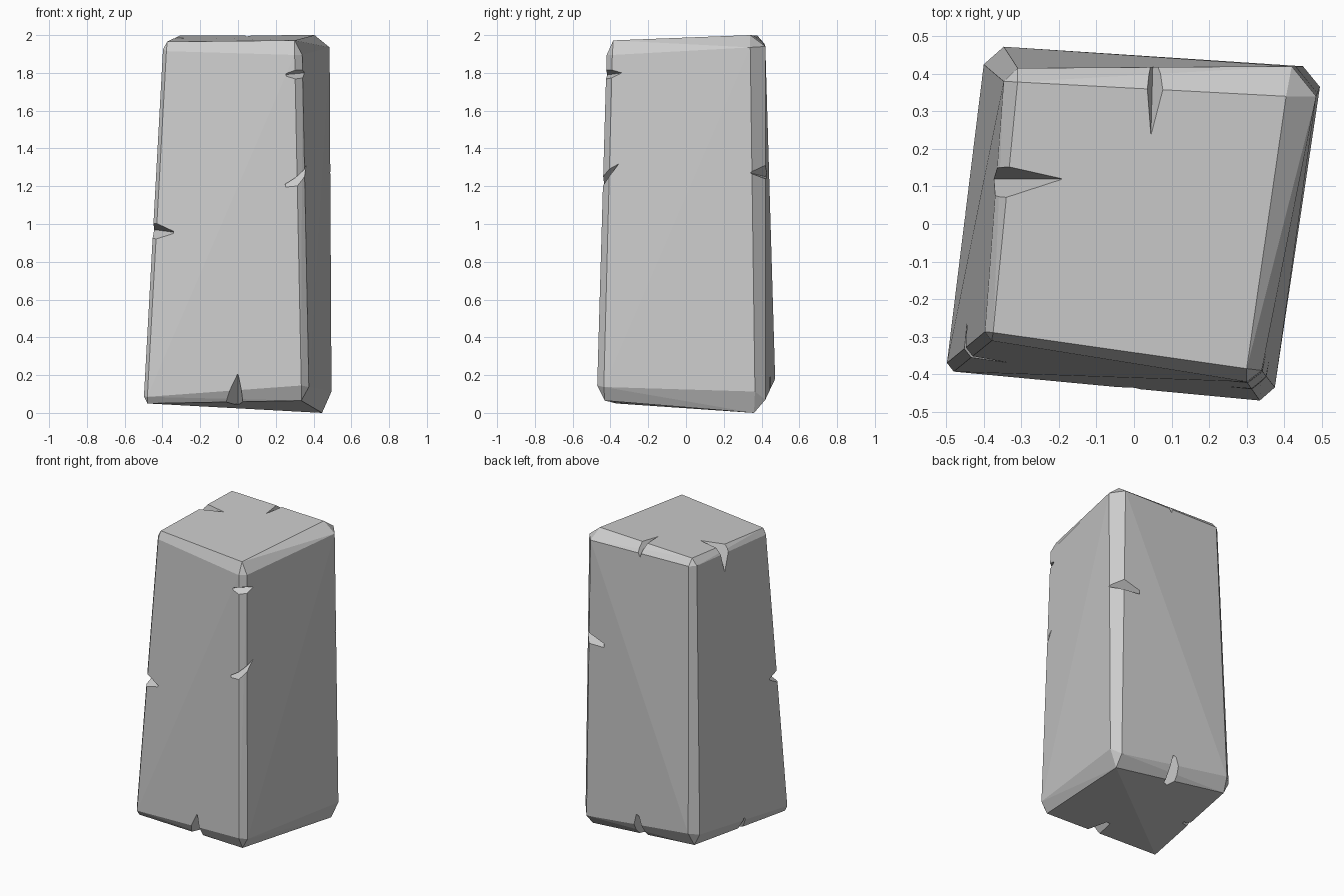
import bpy, bmesh


def hull(bm, pts):
    """Add a closed convex solid through the given points."""
    vs = [bm.verts.new(p) for p in pts]
    bmesh.ops.convex_hull(bm, input=vs)


def finish(bm, name):
    bmesh.ops.recalc_face_normals(bm, faces=bm.faces)
    me = bpy.data.meshes.new(name)
    bm.to_mesh(me)
    bm.free()
    ob = bpy.data.objects.new(name, me)
    bpy.context.collection.objects.link(ob)
    return ob


# Block: each corner is clipped into three points (on cap, on front/back, on side)
corners = [
    [(-.48, -.37, .05), (-.48, -.393, .085), (-.498, -.37, .087)],
    [(.335, -.43, .065), (.335, -.47, .145), (.375, -.435, .137)],
    [(.445, .36, .0), (.45, .42, .07), (.495, .365, .113)],
    [(-.36, .425, .09), (-.347, .472, .18), (-.40, .425, .17)],
    [(-.375, -.289, 1.965), (-.379, -.311, 1.915), (-.397, -.287, 1.925)],
    [(.30, -.385, 1.972), (.30, -.42, 1.895), (.34, -.39, 1.895)],
    [(.405, .34, 2.0), (.42, .42, 1.94), (.485, .34, 1.935)],
    [(-.31, .378, 1.997), (-.31, .415, 1.955), (-.347, .38, 1.955)],
]
bm = bmesh.new()
hull(bm, [p for c in corners for p in c])
bmesh.ops.dissolve_limit(bm, angle_limit=.03, verts=bm.verts, edges=bm.edges)
block = finish(bm, "stone_pillar")

# Chips: two tips on neighbouring faces, two points just outside their edge
chips = [
    # front right edge, upper and middle
    [(.24, -.413, 1.79), (.352, -.34, 1.80), (.37, -.46, 1.73), (.37, -.46, 1.85)],
    [(.23, -.427, 1.20), (.363, -.355, 1.32), (.38, -.475, 1.17), (.38, -.475, 1.28)],
    # front left edge
    [(-.33, -.367, .955), (-.442, -.25, .97), (-.475, -.385, .89), (-.475, -.385, 1.04)],
    # back right edge
    [(.487, .34, 1.27), (.27, .423, 1.25), (.52, .45, 1.22), (.52, .45, 1.37)],
    # bottom edges: front, back, left
    [(0, -.435, .21), (0, -.2, .052), (-.10, -.46, .02), (.04, -.46, .02)],
    [(.05, .44, .22), (.03, .3, .05), (-.02, .48, .02), (.12, .48, .02)],
    [(-.447, .02, .15), (-.36, .02, .07), (-.48, -.03, .03), (-.48, .08, .03)],
    # top edges: back, left
    [(.045, .235, 1.993), (.05, .417, 1.92), (.02, .45, 2.04), (.12, .45, 2.04)],
    [(-.19, .12, 1.985), (-.372, .12, 1.82), (-.41, .03, 2.03), (-.41, .18, 2.03)],
]
bm = bmesh.new()
for c in chips:
    hull(bm, c)
cutter = finish(bm, "chip_cutter")
cutter.hide_render = True

# Cut the chips out of the block
mod = block.modifiers.new("chips", 'BOOLEAN')
mod.operation = 'DIFFERENCE'
mod.solver = 'EXACT'
mod.object = cutter
bpy.context.view_layer.objects.active = block
bpy.ops.object.modifier_apply(modifier=mod.name)
bpy.data.objects.remove(cutter)
